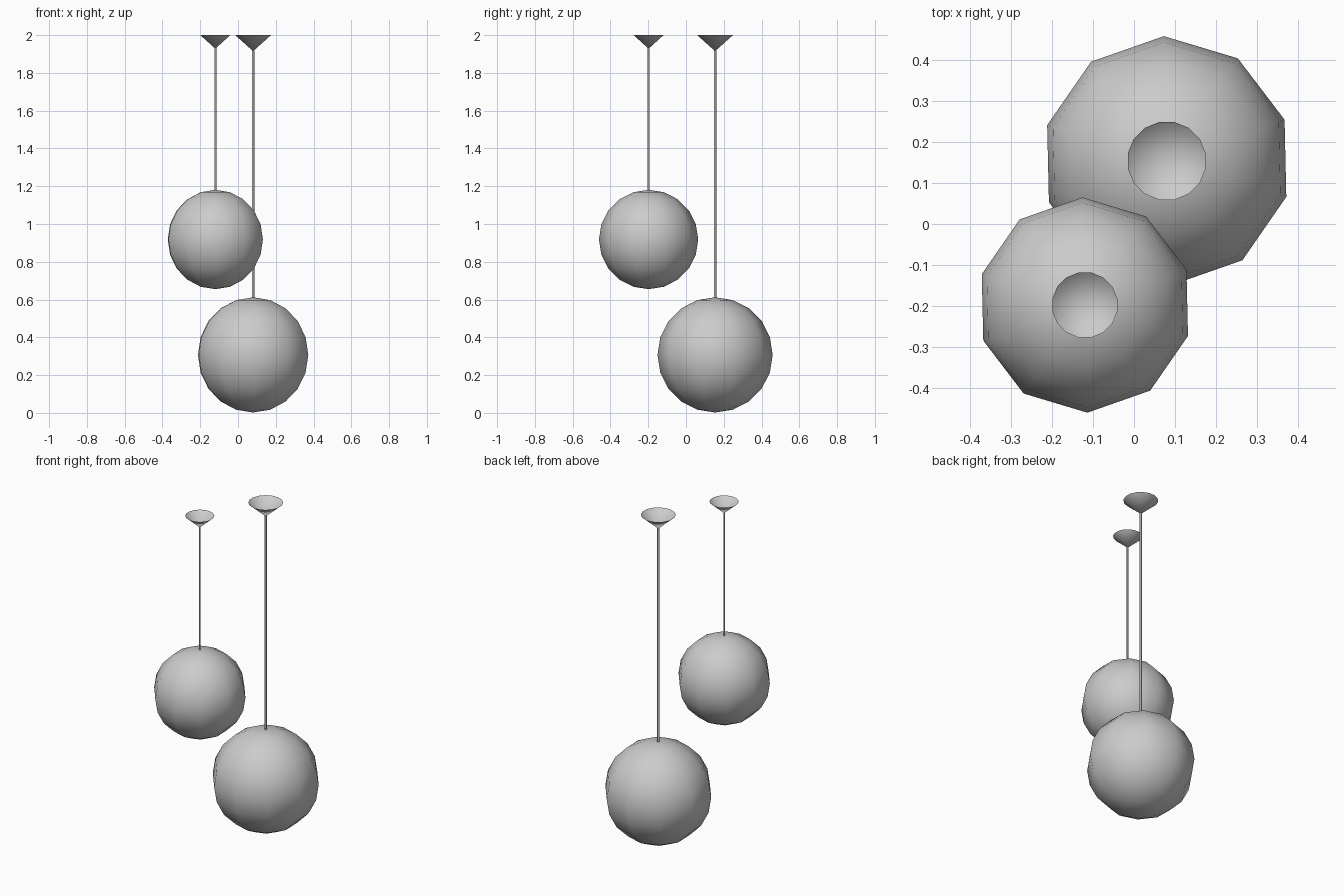
import bpy
from math import sin, cos, pi, radians

if "Cube" in bpy.data.objects:
    bpy.data.objects.remove(bpy.data.objects["Cube"])


def lathe(name, profile, sides, location, turn=0.0):
    """Spin a (radius, height) profile about z; zero radius makes a pole."""
    verts, faces, rings = [], [], []
    for r, z in profile:
        start = len(verts)
        if r < 1e-6:
            verts.append((0, 0, z))
            rings.append([start] * sides)
        else:
            for i in range(sides):
                a = turn + 2 * pi * i / sides
                verts.append((r * cos(a), r * sin(a), z))
            rings.append(list(range(start, start + sides)))
    for low, high in zip(rings, rings[1:]):
        for i in range(sides):
            j = (i + 1) % sides
            loop = [low[i], low[j], high[j], high[i]]
            faces.append(list(dict.fromkeys(loop)))
    mesh = bpy.data.meshes.new(name)
    mesh.from_pydata(verts, [], faces)
    mesh.polygons.foreach_set("use_smooth", [True] * len(faces))
    obj = bpy.data.objects.new(name, mesh)
    obj.location = location
    bpy.context.collection.objects.link(obj)
    return obj


def pendant(prefix, x, y, globe_z, globe_r, canopy_r, canopy_h, cord_r):
    # low-poly globe shade, ten segments by ten rings
    arc = [(globe_r * sin(pi * k / 10), -globe_r * cos(pi * k / 10))
           for k in range(11)]
    lathe(prefix + "_globe", arc, 10, (x, y, globe_z), radians(91.3))
    # hanging cord from the globe up into the canopy
    lathe(prefix + "_cord",
          [(cord_r, globe_z + globe_r - 0.01), (cord_r, 2 - canopy_h + 0.004)],
          8, (x, y, 0))
    # open ceiling canopy, a cone pointing down
    lathe(prefix + "_canopy", [(0, 2 - canopy_h), (canopy_r, 2)],
          16, (x, y, 0), pi / 16)


pendant("small", -0.12, -0.198, 0.918, 0.263, 0.081, 0.072, 0.005)
pendant("large", 0.08, 0.154, 0.307, 0.305, 0.097, 0.085, 0.0065)
